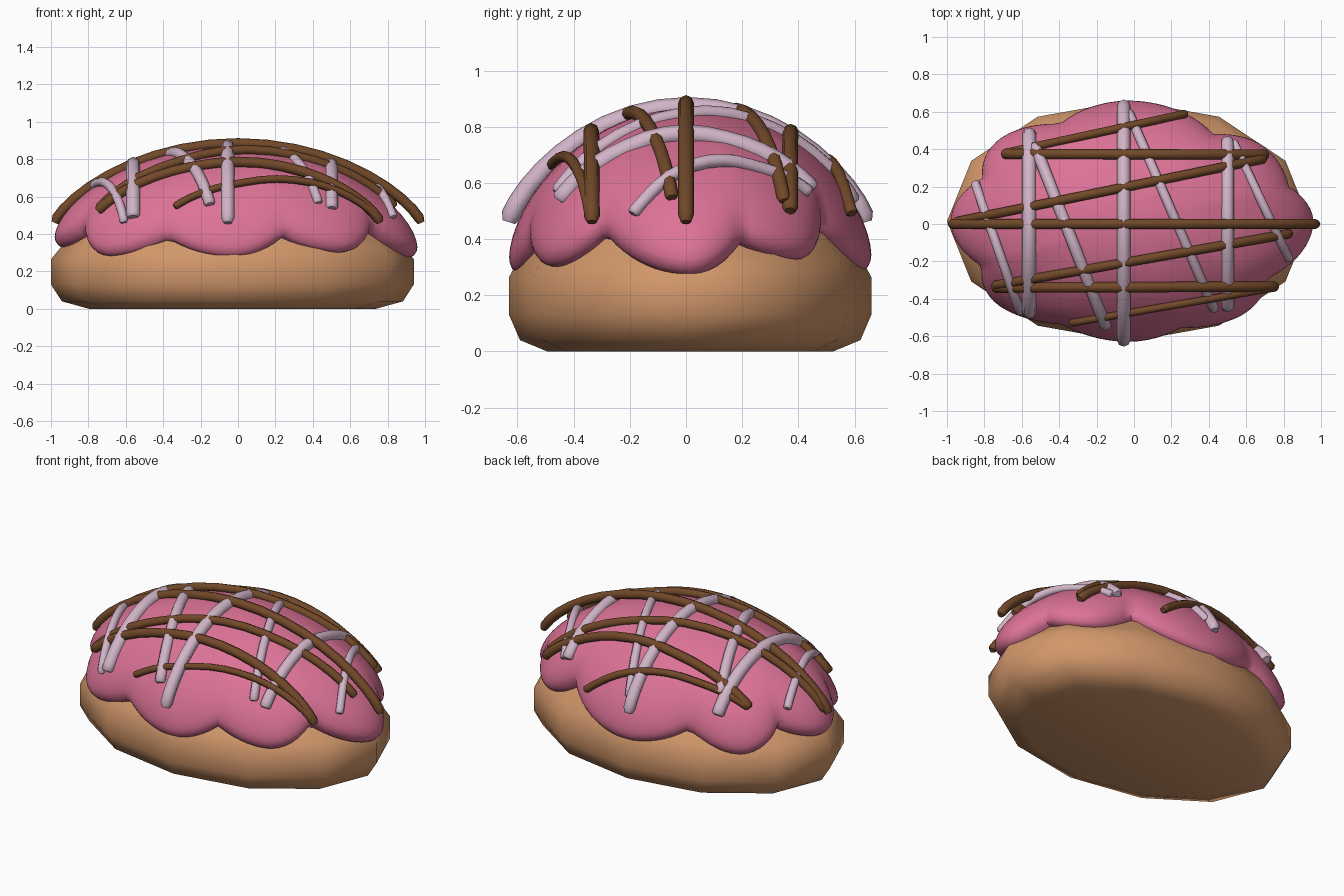
import bpy, bmesh, math

if "Cube" in bpy.data.objects:
    bpy.data.objects.remove(bpy.data.objects["Cube"])

CX, CY, RX, RY = -0.03, 0.015, 0.97, 0.645   # shared ellipse of bun and icing


def material(name, col):
    m = bpy.data.materials.new(name)
    m.diffuse_color = (*col, 1)
    m.use_nodes = True
    m.node_tree.nodes["Principled BSDF"].inputs["Base Color"].default_value = m.diffuse_color
    return m


BUN = material("baked_dough", (0.64, 0.31, 0.145))
PINK = material("pink_icing", (0.72, 0.17, 0.31))
BROWN = material("chocolate", (0.165, 0.065, 0.022))
LILAC = material("pale_lilac", (0.64, 0.46, 0.58))


def lathe(name, rings, mat, top=None, bottom=False):
    """Skin a list of rings of points, with an optional top point and base."""
    bm = bmesh.new()
    loops = [[bm.verts.new(p) for p in ring] for ring in rings]
    n = len(loops[0])
    for a, b in zip(loops, loops[1:]):
        for i in range(n):
            j = (i + 1) % n
            bm.faces.new((a[i], a[j], b[j], b[i]))
    if top:
        v = bm.verts.new(top)
        for i in range(n):
            bm.faces.new((loops[-1][i], loops[-1][(i + 1) % n], v))
    if bottom:
        bm.faces.new(loops[0][::-1])
    bmesh.ops.recalc_face_normals(bm, faces=bm.faces)
    me = bpy.data.meshes.new(name)
    bm.to_mesh(me)
    bm.free()
    ob = bpy.data.objects.new(name, me)
    bpy.context.collection.objects.link(ob)
    me.materials.append(mat)
    smooth(ob)
    return ob


def smooth(ob):
    bpy.ops.object.select_all(action='DESELECT')
    bpy.context.view_layer.objects.active = ob
    ob.select_set(True)
    bpy.ops.object.shade_smooth_by_angle(angle=math.radians(65))


def on_ellipse(t, r, z):
    return (CX + RX * r * math.cos(t), CY + RY * r * math.sin(t), z)


# Bun: twelve-sided oval with rounded base and domed top
profile = [(0.79, 0), (0.94, 0.04), (1, 0.13), (1, 0.265), (0.945, 0.33),
           (0.85, 0.42), (0.66, 0.56), (0.35, 0.68)]
lathe("bun", [[on_ellipse(math.tau * i / 12, r, z) for i in range(12)]
              for r, z in profile], BUN, (CX, CY, 0.72), True)

# Icing: dome with drips; (angle, edge height, reach), drips and gaps alternate
EDGE = [(0, .27, 1.02), (18, .38, .93), (40, .325, .97), (57, .43, .86),
        (90, .285, 1.0), (115, .39, .89), (135, .29, .985), (156, .40, .88),
        (180, .325, .98), (205, .41, .89), (225, .28, 1.0), (247, .37, .93),
        (270, .275, 1.0), (288, .38, .93), (308, .30, 1.0), (328, .41, .90),
        (360, .27, 1.02)]
TOP = 0.865


def edge_at(deg):
    for k in range(16):
        a, b = EDGE[k], EDGE[k + 1]
        if a[0] <= deg <= b[0]:
            u = (deg - a[0]) / (b[0] - a[0])
            # round at the drip, pinched at the gap
            f = u ** 1.8 if k % 2 == 0 else 1 - (1 - u) ** 1.8
            return [p + (q - p) * f for p, q in zip(a[1:], b[1:])]


N = 120
cols = []
for i in range(N):
    ze, reach = edge_at(360 * i / N)
    t, zm, col = math.tau * i / N, ze + 0.06, []
    for b in (90, 65, 45, 22):                      # rolled-under lip
        b = math.radians(b)
        col.append(on_ellipse(t, reach - 0.06 * (1 - math.cos(b)),
                              zm - 0.06 * math.sin(b)))
    for k in range(16, 0, -1):                      # dome
        a = math.pi / 2 * k / 16
        s, c = math.sin(a), max(math.cos(a), 0)
        r = s * (0.98 + (reach - 0.98) * s ** 4)
        col.append(on_ellipse(t, r, zm + (TOP - zm) * c ** 1.2
                              + (0.35 - zm) * 0.5 * c * s ** 2))
    cols.append(col)
lathe("icing", [list(ring) for ring in zip(*cols)], PINK, (CX, CY, TOP))


# Drizzle: tapered tubes arching over the icing
def drizzle(name, a, b, rad, mat, lift):
    def room(x, y):
        return max(0, 1 - ((x - CX) / RX) ** 2 - ((y - CY) / RY) ** 2)

    mid = 0.46 + (0.41 + lift) * room((a[0] + b[0]) / 2, (a[1] + b[1]) / 2) ** 0.75
    cu = bpy.data.curves.new(name, 'CURVE')
    cu.dimensions = '3D'
    cu.bevel_depth = rad
    cu.bevel_resolution = 2
    cu.use_fill_caps = True
    sp = cu.splines.new('POLY')
    n = 20
    sp.points.add(n)
    for i in range(n + 1):
        u = -math.cos(math.pi * i / n)              # points crowd at the ends
        x = a[0] + (b[0] - a[0]) * (u + 1) / 2
        y = a[1] + (b[1] - a[1]) * (u + 1) / 2
        z = 0.46 + (mid - 0.46) * max(0, 1 - u * u) ** 0.75
        z = max(z, 0.35 + 0.515 * room(x, y) ** 0.6 + lift * 0.6)
        sp.points[i].co = (x, y, z, 1)
        sp.points[i].radius = 0.65 if i in (0, n) else 1
    ob = bpy.data.objects.new(name, cu)
    bpy.context.collection.objects.link(ob)
    cu.materials.append(mat)
    bpy.ops.object.select_all(action='DESELECT')
    bpy.context.view_layer.objects.active = ob
    ob.select_set(True)
    bpy.ops.object.convert(target='MESH')
    smooth(bpy.context.view_layer.objects.active)


lilac = [((-.85, .22), (-.61, -.47), .025), ((-.56, .49), (-.56, -.48), .038),
         ((-.53, .42), (-.15, -.55), .032), ((-.055, .64), (-.055, -.63), .036),
         ((-.03, .60), (.43, -.46), .026), ((.5, .45), (.5, -.45), .034),
         ((.53, .44), (.83, -.19), .024)]
brown = [((-.69, .38), (.28, .59), .022), ((-.70, .375), (.71, .37), .028),
         ((-.96, .01), (.70, .35), .025), ((-.98, 0), (.98, 0), .028),
         ((-.75, -.33), (.84, -.05), .025), ((-.75, -.34), (.76, -.335), .028),
         ((-.34, -.53), (.76, -.34), .02)]
for i, (a, b, r) in enumerate(lilac):
    drizzle(f"lilac_drizzle_{i + 1}", a, b, r, LILAC, 0.0)
for i, (a, b, r) in enumerate(brown):
    drizzle(f"chocolate_drizzle_{i + 1}", a, b, r, BROWN, 0.015)
